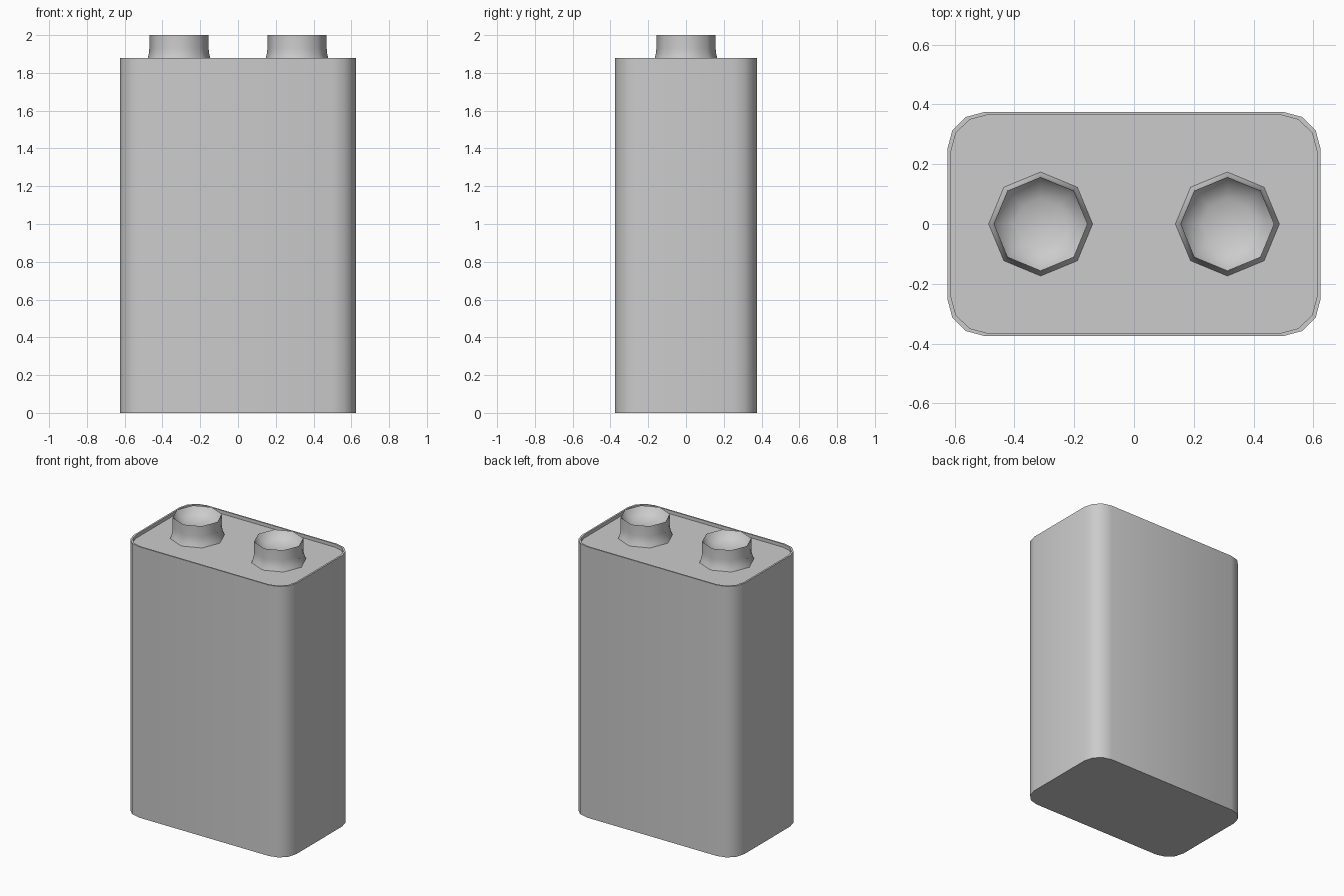
import bpy, bmesh
from math import cos, sin, pi, radians

if "Cube" in bpy.data.objects:
    bpy.data.objects.remove(bpy.data.objects["Cube"])


def loft(name, rings, close_start, tip=None, cap_end=False):
    """Skin a stack of rings; optionally cap the ends or close to a point."""
    bm = bmesh.new()
    loops = [[bm.verts.new(p) for p in ring] for ring in rings]
    n = len(loops[0])
    for a, b in zip(loops, loops[1:]):
        for i in range(n):
            j = (i + 1) % n
            bm.faces.new((a[i], a[j], b[j], b[i]))
    if close_start:
        bm.faces.new(loops[0][::-1])
    if cap_end:
        bm.faces.new(loops[-1])
    if tip:
        t = bm.verts.new(tip)
        for i in range(n):
            bm.faces.new((loops[-1][i], loops[-1][(i + 1) % n], t))
    mesh = bpy.data.meshes.new(name)
    bm.to_mesh(mesh)
    bm.free()
    obj = bpy.data.objects.new(name, mesh)
    bpy.context.collection.objects.link(obj)
    bpy.ops.object.select_all(action='DESELECT')
    obj.select_set(True)
    bpy.context.view_layer.objects.active = obj
    bpy.ops.object.shade_smooth_by_angle(angle=radians(60))
    return obj


def rounded_rect(z, sx=1.0, sy=1.0, r=0.125, steps=3):
    pts = []
    for k, (cx, cy) in enumerate(((0.5, 0.25), (-0.5, 0.25), (-0.5, -0.25), (0.5, -0.25))):
        for s in range(steps + 1):
            a = pi / 2 * (k + s / steps)
            pts.append(((cx + r * cos(a)) * sx, (cy + r * sin(a)) * sy, z))
    return pts


def octagon(cx, r, z):
    return [(cx + r * cos(i * pi / 4), r * sin(i * pi / 4), z) for i in range(8)]


# Casing with a thin raised rim around the recessed lid
TOP, LID = 1.88, 1.857
loft("battery_case",
     [rounded_rect(0), rounded_rect(TOP),
      rounded_rect(TOP, 0.98, 0.974), rounded_rect(LID, 0.98, 0.974)],
     close_start=True, cap_end=True)

# Flared octagonal terminals with dished tops
profile = [(0.174, LID), (0.165, 1.88), (0.159, 1.905), (0.157, 1.93),
           (0.157, 2.0), (0.135, 1.965), (0.085, 1.94)]
for side, x in (("left", -0.3125), ("right", 0.3125)):
    loft(side + "_terminal", [octagon(x, r, z) for r, z in profile],
         close_start=False, tip=(x, 0, 1.93))
